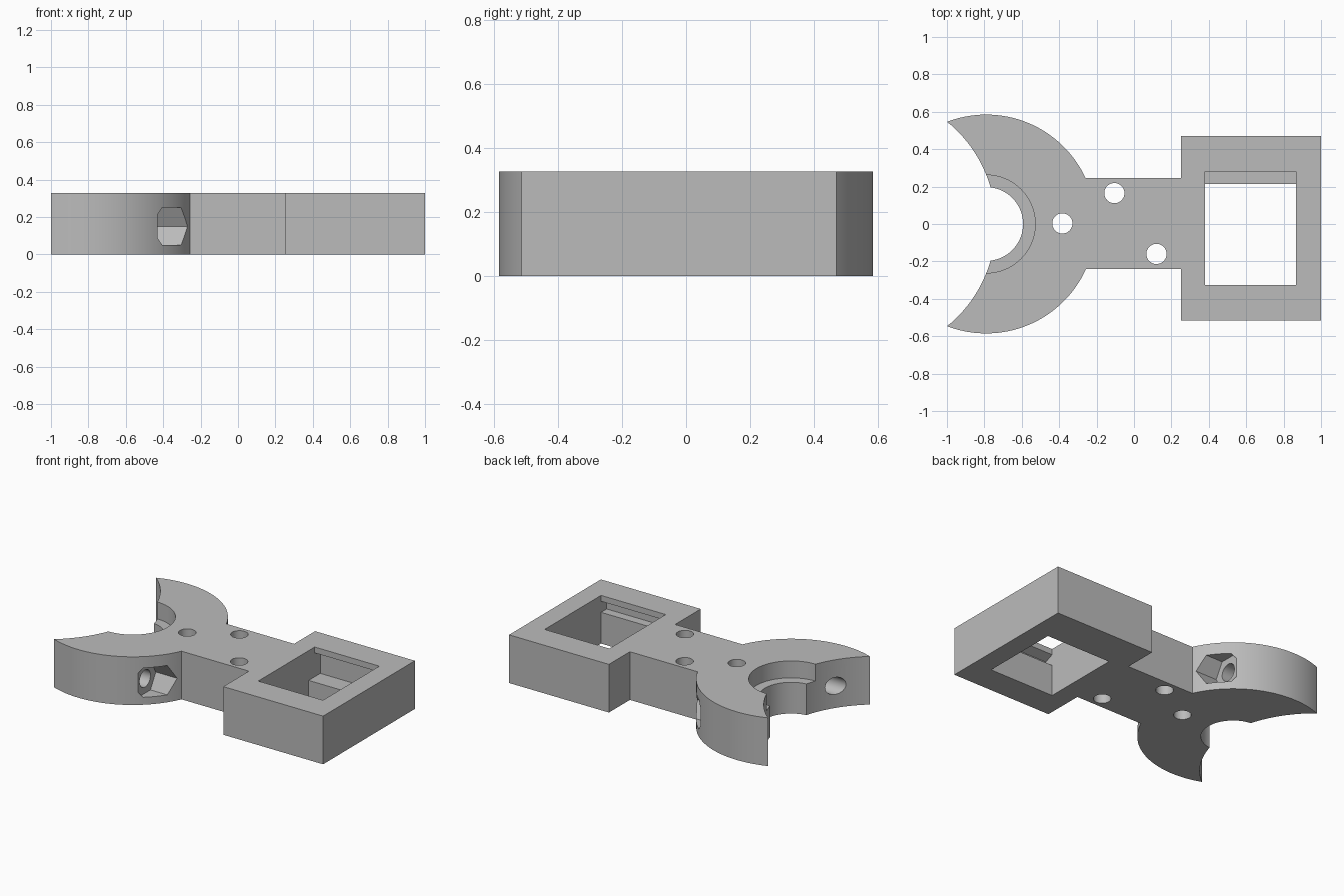
import bpy, bmesh, math
from mathutils import Matrix, Vector

if "Cube" in bpy.data.objects:
    bpy.data.objects.remove(bpy.data.objects["Cube"])

H = 0.327                       # plate thickness
CX, R_OUT = -0.79, 0.585        # centre and radius of the round cradle
BX, R_BITE = -1.444, 0.705      # large circle biting out the open side

grey = bpy.data.materials.new("grey plastic")
grey.diffuse_color = (0.5, 0.5, 0.5, 1)
grey.use_nodes = True
grey.node_tree.nodes["Principled BSDF"].inputs["Base Color"].default_value = grey.diffuse_color


def prism(name, pts, direction):
    """Extrude a closed loop of 3D points along a direction."""
    bm = bmesh.new()
    face = bm.faces.new([bm.verts.new(p) for p in pts])
    ext = bmesh.ops.extrude_face_region(bm, geom=[face])
    moved = [g for g in ext["geom"] if isinstance(g, bmesh.types.BMVert)]
    bmesh.ops.translate(bm, verts=moved, vec=direction)
    bmesh.ops.recalc_face_normals(bm, faces=bm.faces)
    mesh = bpy.data.meshes.new(name)
    bm.to_mesh(mesh)
    bm.free()
    mesh.materials.append(grey)
    ob = bpy.data.objects.new(name, mesh)
    bpy.context.collection.objects.link(ob)
    return ob


def arc(cx, r, a0, a1, n):
    return [(cx + r * math.cos(a0 + (a1 - a0) * i / n),
             r * math.sin(a0 + (a1 - a0) * i / n)) for i in range(n + 1)]


def hole(name, x, y, r, z0, z1, n=48):
    """Upright round cutter."""
    pts = [(x + r * math.cos(2 * math.pi * i / n),
            y + r * math.sin(2 * math.pi * i / n), z0) for i in range(n)]
    return prism(name, pts, (0, 0, z1 - z0))


def side_bore(name, x0, x1, y, z, r, n):
    """Cutter running along x; six sides give a nut pocket with corners facing y."""
    pts = [(x0, y + r * math.cos(2 * math.pi * i / n),
            z + r * math.sin(2 * math.pi * i / n)) for i in range(n)]
    return prism(name, pts, (x1 - x0, 0, 0))


# Plan outline: cradle arcs, neck and square socket block
tip = Vector((-1.0, 0.546))
a_tip = math.atan2(tip.y, tip.x - CX)
b_tip = math.atan2(tip.y, tip.x - BX)
a_top = math.asin(0.245 / R_OUT)
a_bot = math.asin(0.24 / R_OUT)
outline = arc(CX, R_OUT, -a_tip, -a_bot, 48)
outline += [(0.25, -0.24), (0.25, -0.515), (1.0, -0.515),
            (1.0, 0.47), (0.25, 0.47), (0.25, 0.245)]
outline += arc(CX, R_OUT, a_top, a_tip, 48)
outline += arc(BX, R_BITE, b_tip, -b_tip, 40)[1:-1]
body = prism("bracket_body", [(x, y, 0) for x, y in outline], (0, 0, H))

cutters = []
# Stepped round seat: narrow below, wide above
cutters.append(hole("seat_narrow", CX, 0, 0.197, -0.1, H + 0.1, 96))
cutters.append(hole("seat_wide", CX, 0, 0.262, 0.212, H + 0.1, 96))

# Three upright screw holes
for x, y in ((-0.105, 0.165), (-0.383, 0.003), (0.12, -0.16)):
    cutters.append(hole("screw_hole", x, y, 0.054, -0.1, H + 0.1))

# Bolt bore and six-sided nut pocket through each horn
for s in (-1, 1):
    cutters.append(side_bore("bolt_bore", -1.2, -0.40, s * 0.383, 0.15, 0.058, 40))
    cutters.append(side_bore("nut_pocket", -0.43, -0.1, s * 0.383, 0.15, 0.115, 6))

# Snap-in socket: side profile with shelves below and catch lips at the top
socket = [(-0.325, -0.1), (0.215, -0.1), (0.215, 0.125), (0.34, 0.125),
          (0.34, 0.262), (0.28, 0.287), (0.28, 0.45), (-0.325, 0.45),
          (-0.325, 0.287), (-0.385, 0.262), (-0.385, 0.212), (-0.325, 0.212)]
cutters.append(prism("socket_cut", [(0.38, y, z) for y, z in socket], (0.486, 0, 0)))

# Cut, apply and clean up
bpy.context.view_layer.objects.active = body
for c in cutters:
    c.hide_render = True
    mod = body.modifiers.new(c.name, 'BOOLEAN')
    mod.operation = 'DIFFERENCE'
    mod.solver = 'EXACT'
    mod.object = c
    bpy.ops.object.modifier_apply(modifier=mod.name)
    bpy.data.objects.remove(c, do_unlink=True)

# Smooth curved walls, keep edges sharp
body.select_set(True)
bpy.ops.object.shade_smooth_by_angle(angle=math.radians(20))
